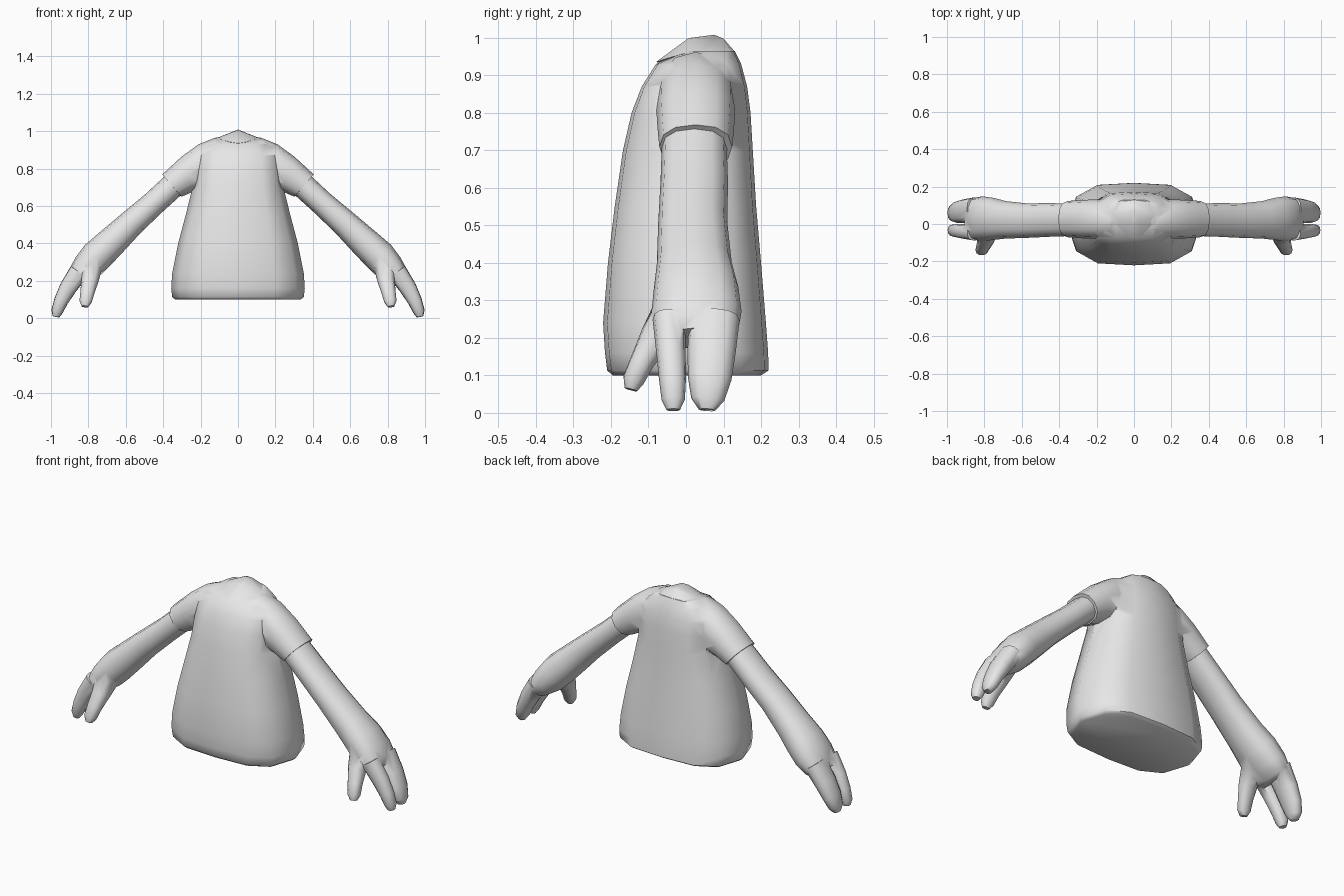
import bpy, bmesh, math
from mathutils import Vector as V

if "Cube" in bpy.data.objects:
    bpy.data.objects.remove(bpy.data.objects["Cube"])

gray = bpy.data.materials.new("soft_gray")
gray.diffuse_color = (0.8, 0.8, 0.8, 1)
gray.use_nodes = True
gray.node_tree.nodes["Principled BSDF"].inputs["Base Color"].default_value = gray.diffuse_color


def make_object(name, bm):
    bmesh.ops.recalc_face_normals(bm, faces=bm.faces)
    mesh = bpy.data.meshes.new(name)
    bm.to_mesh(mesh)
    bm.free()
    mesh.materials.append(gray)
    ob = bpy.data.objects.new(name, mesh)
    bpy.context.collection.objects.link(ob)
    return ob


def loft(name, rings):
    """Skin a list of equal-length point rings and cap both ends."""
    bm = bmesh.new()
    loops = [[bm.verts.new(p) for p in ring] for ring in rings]
    n = len(loops[0])
    for a, b in zip(loops, loops[1:]):
        for i in range(n):
            j = (i + 1) % n
            bm.faces.new((a[i], a[j], b[j], b[i]))
    bm.faces.new(loops[0])
    bm.faces.new(loops[-1])
    return make_object(name, bm)


def oval(center, u, v, n=12, power=0.85):
    """Slightly squared oval ring spanned by half-axes u and v."""
    pts = []
    for i in range(n):
        t = 2 * math.pi * i / n
        c, s = math.cos(t), math.sin(t)
        pts.append(V(center) + V(u) * math.copysign(abs(c) ** power, c)
                   + V(v) * math.copysign(abs(s) ** power, s))
    return pts


def limb(name, stations):
    """Tube through (x, y, z, half thickness, half depth) stations."""
    pts = [V(s[:3]) for s in stations]
    rings = []
    for i, s in enumerate(stations):
        t = (pts[min(i + 1, len(pts) - 1)] - pts[max(i - 1, 0)]).normalized()
        u = V((0, 1, 0)).cross(t).normalized()
        rings.append(oval(pts[i], u * s[3], t.cross(u) * s[4]))
    return loft(name, rings)


def activate(ob):
    bpy.ops.object.select_all(action='DESELECT')
    ob.select_set(True)
    bpy.context.view_layer.objects.active = ob


def union(ob, others):
    activate(ob)
    for other in others:
        m = ob.modifiers.new("union", 'BOOLEAN')
        m.operation, m.solver, m.object = 'UNION', 'EXACT', other
        bpy.ops.object.modifier_apply(modifier=m.name)
        bpy.data.objects.remove(other)


def smooth(ob, angle):
    activate(ob)
    bpy.ops.object.shade_smooth_by_angle(angle=math.radians(angle))


# Shirt body: height, half width, front y, back y
body = [(0.10, 0.335, -0.195, 0.20), (0.113, 0.352, -0.21, 0.22),
        (0.16, 0.357, -0.216, 0.219), (0.24, 0.352, -0.221, 0.213),
        (0.40, 0.32, -0.208, 0.20), (0.55, 0.28, -0.19, 0.187),
        (0.70, 0.243, -0.168, 0.178), (0.80, 0.235, -0.145, 0.172),
        (0.87, 0.225, -0.118, 0.163), (0.93, 0.175, -0.08, 0.147),
        (0.965, 0.12, 0.0, 0.13)]
quarter = [(1, 0), (0.87, 0.66), (0.55, 0.95)]
outline = (quarter + [(0, 1)] + [(-x, y) for x, y in quarter[::-1]]
           + [(-x, -y) for x, y in quarter[1:]] + [(0, -1)]
           + [(x, -y) for x, y in quarter[:0:-1]])
shirt = loft("shirt", [[(x * w, (f + b) / 2 + y * (b - f) / 2, z)
                        for x, y in outline] for z, w, f, b in body])

# Sleeves: one tube from cuff to cuff; top x/z, bottom x/z, half depth
half = [(0.13, 0.962, 0.12, 0.70, 0.10), (0.21, 0.93, 0.19, 0.69, 0.105),
        (0.30, 0.865, 0.235, 0.68, 0.103), (0.36, 0.81, 0.265, 0.665, 0.10),
        (0.405, 0.768, 0.302, 0.65, 0.097), (0.395, 0.758, 0.31, 0.657, 0.086)]


def sleeve_ring(s, side):
    top, low = V((side * s[0], 0.026, s[1])), V((side * s[2], 0.026, s[3]))
    return oval((top + low) / 2, (top - low) / 2, (0, s[4], 0))


sleeves = loft("sleeves", [sleeve_ring(s, -1) for s in half[::-1]]
               + [sleeve_ring(s, 1) for s in half])
union(shirt, [sleeves])
smooth(shirt, 50)

# Neck stub: ridged cap rising from the collar
bm = bmesh.new()
for x, y, z in [(0.115, 0.05, 0.963), (0.09, -0.01, 0.957), (0.045, -0.06, 0.942),
                (0.07, 0.122, 0.963), (0.02, 0.005, 0.998), (0.02, 0.10, 0.998)]:
    for side in (-1, 1):
        bm.verts.new((side * x, y, z))
for p in [(0, -0.08, 0.935), (0, 0.13, 0.963), (0, 0.015, 1.0),
          (0, 0.075, 1.008), (0, 0.04, 0.92)]:
    bm.verts.new(p)
bmesh.ops.convex_hull(bm, input=bm.verts)
smooth(make_object("neck", bm), 40)

# Arm and palm
arm = limb("arms", [
    (0.33, 0.022, 0.725, 0.067, 0.086), (0.45, 0.022, 0.615, 0.066, 0.09),
    (0.57, 0.018, 0.508, 0.072, 0.092), (0.685, 0.022, 0.398, 0.082, 0.10),
    (0.755, 0.027, 0.332, 0.087, 0.113), (0.81, 0.028, 0.27, 0.08, 0.12),
    (0.855, 0.028, 0.222, 0.062, 0.112), (0.872, 0.03, 0.20, 0.045, 0.09)])
# Two broad fingers and a thumb
front_finger = limb("front_finger", [
    (0.85, -0.045, 0.25, 0.05, 0.044), (0.91, -0.04, 0.16, 0.045, 0.039),
    (0.947, -0.036, 0.09, 0.037, 0.036), (0.968, -0.034, 0.035, 0.03, 0.031),
    (0.973, -0.034, 0.008, 0.018, 0.018)])
back_finger = limb("back_finger", [
    (0.85, 0.075, 0.25, 0.052, 0.068), (0.91, 0.068, 0.16, 0.046, 0.064),
    (0.947, 0.063, 0.09, 0.038, 0.058), (0.968, 0.058, 0.035, 0.031, 0.044),
    (0.973, 0.056, 0.008, 0.018, 0.022)])
thumb = limb("thumb", [
    (0.785, -0.03, 0.27, 0.058, 0.06), (0.792, -0.08, 0.20, 0.046, 0.044),
    (0.805, -0.115, 0.14, 0.038, 0.033), (0.815, -0.14, 0.088, 0.033, 0.029),
    (0.818, -0.147, 0.062, 0.018, 0.017)])
union(arm, [front_finger, back_finger, thumb])
smooth(arm, 60)
arm.modifiers.new("mirror", 'MIRROR').use_clip = False
